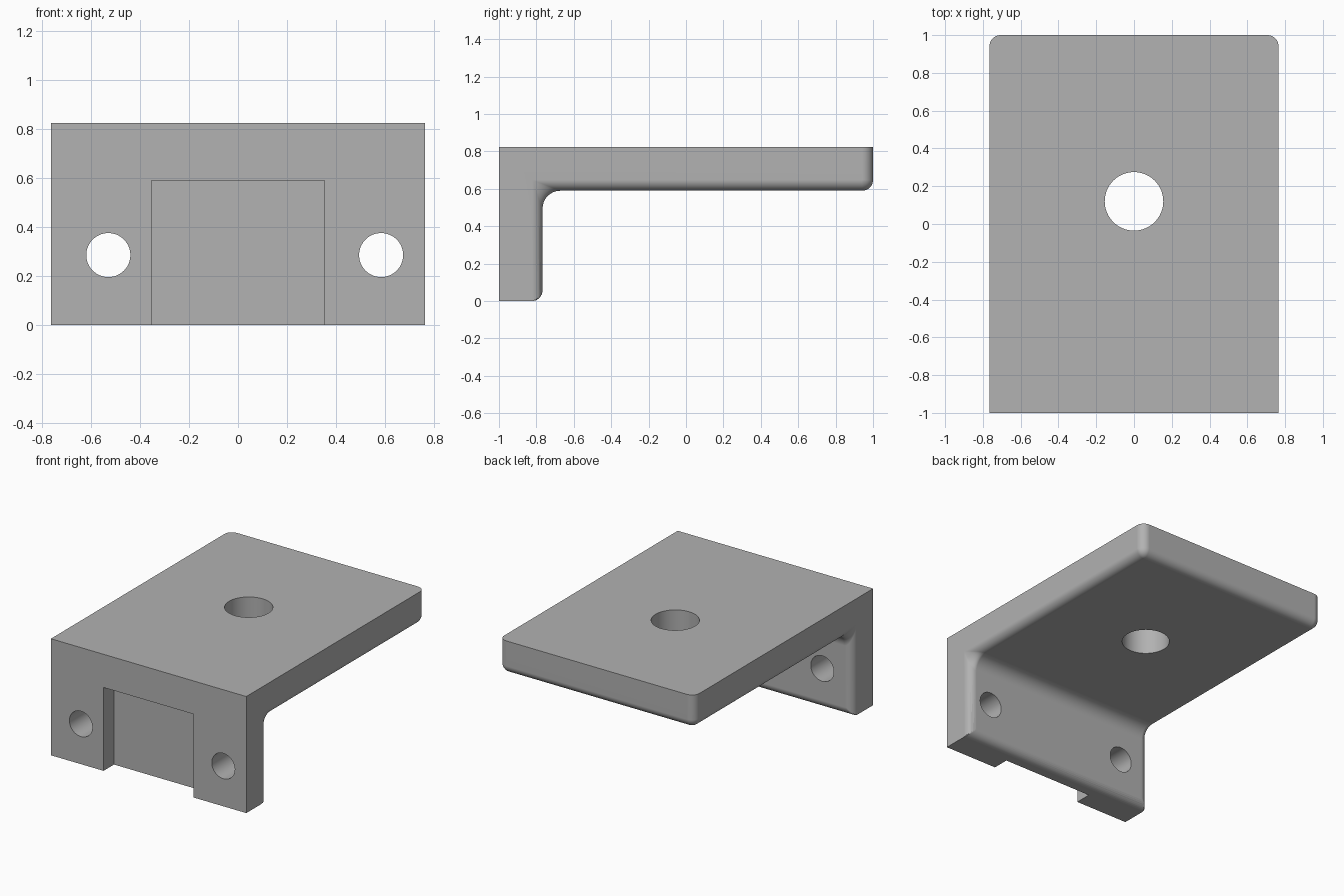
import bpy, bmesh
from math import sin, cos, pi
from mathutils import Matrix

cube = bpy.data.objects.get("Cube")
if cube:
    bpy.data.objects.remove(cube, do_unlink=True)

W, H = 0.765, 0.825          # half width, height
UNDER, BACK = 0.59, -0.767   # underside of plate, rear face of leg
R, FILLET, N = 0.058, 0.095, 8

grey = bpy.data.materials.new("grey")
grey.use_nodes = True
grey.diffuse_color = (0.445, 0.445, 0.445, 1)
grey.node_tree.nodes["Principled BSDF"].inputs["Base Color"].default_value = grey.diffuse_color


def arc(cy, cz, r, start, end):
    angles = [start + (end - start) * i / N for i in range(N + 1)]
    return [(cy + r * cos(a), cz + r * sin(a)) for a in angles]


def section(d):
    """L-shaped side profile, drawn in by d along its rounded edges."""
    y, z, r = BACK - d, UNDER + d, R - d
    f = FILLET * r / R
    foot = [(min(p, y), q) for p, q in arc(BACK - R, R, R, -pi / 2, 0)]
    inner = arc(y + f, z - f, f, pi, pi / 2)
    tip = arc(1 - R, UNDER + R, r, -pi / 2, 0)
    return [(-1, H), (-1, 0)] + foot + inner + tip + [(1 - d, H)]


# Bracket body: profiles lofted across the width, closing in at both sides
bm = bmesh.new()
half = [(W - R + R * sin(a), R - R * cos(a)) for a in (pi / 2 * i / N for i in range(N + 1))]
stations = [(-x, d) for x, d in reversed(half)] + half
rings = [[bm.verts.new((x, y, z)) for y, z in section(d)] for x, d in stations]
for a, b in zip(rings, rings[1:]):
    for i in range(len(a)):
        j = (i + 1) % len(a)
        bm.faces.new((a[i], a[j], b[j], b[i]))
bm.faces.new(rings[0])
bm.faces.new(rings[-1][::-1])
bmesh.ops.remove_doubles(bm, verts=bm.verts, dist=0.0001)
bmesh.ops.dissolve_limit(bm, angle_limit=0.001, verts=bm.verts, edges=bm.edges)
bmesh.ops.recalc_face_normals(bm, faces=bm.faces)
mesh = bpy.data.meshes.new("bracket")
bm.to_mesh(mesh)
bm.free()
mesh.materials.append(grey)
bracket = bpy.data.objects.new("bracket", mesh)
bpy.context.collection.objects.link(bracket)


def cut(name, fill):
    """Subtract a closed shape from the bracket."""
    bm = bmesh.new()
    fill(bm)
    data = bpy.data.meshes.new(name)
    bm.to_mesh(data)
    bm.free()
    data.materials.append(grey)
    cutter = bpy.data.objects.new(name, data)
    bpy.context.collection.objects.link(cutter)
    bpy.context.view_layer.objects.active = bracket
    mod = bracket.modifiers.new(name, 'BOOLEAN')
    mod.operation, mod.solver, mod.object = 'DIFFERENCE', 'EXACT', cutter
    bpy.ops.object.modifier_apply(modifier=name)
    bpy.data.objects.remove(cutter, do_unlink=True)


def drill(name, centre, radius, turn=0):
    matrix = Matrix.Translation(centre) @ Matrix.Rotation(turn, 4, 'X')
    cut(name, lambda bm: bmesh.ops.create_cone(
        bm, cap_ends=True, segments=64, radius1=radius, radius2=radius, depth=0.6, matrix=matrix))


# Bolt holes and the recess in the front of the leg
drill("plate_hole", (0, 0.12, 0.7), 0.155)
drill("right_leg_hole", (-0.53, -0.9, 0.285), 0.09, pi / 2)
drill("left_leg_hole", (0.585, -0.9, 0.285), 0.09, pi / 2)
cut("front_recess", lambda bm: bmesh.ops.create_cube(
    bm, size=1, matrix=Matrix.Translation((0, -1, 0.19)) @ Matrix.Diagonal((0.706, 0.234, 0.8, 1))))

# Smooth rounds, flat main faces
bpy.ops.object.select_all(action='DESELECT')
bracket.select_set(True)
bpy.context.view_layer.objects.active = bracket
bpy.ops.object.shade_smooth_by_angle(angle=pi / 6)
flat = bracket.modifiers.new("even_normals", 'WEIGHTED_NORMAL')
flat.keep_sharp = True
